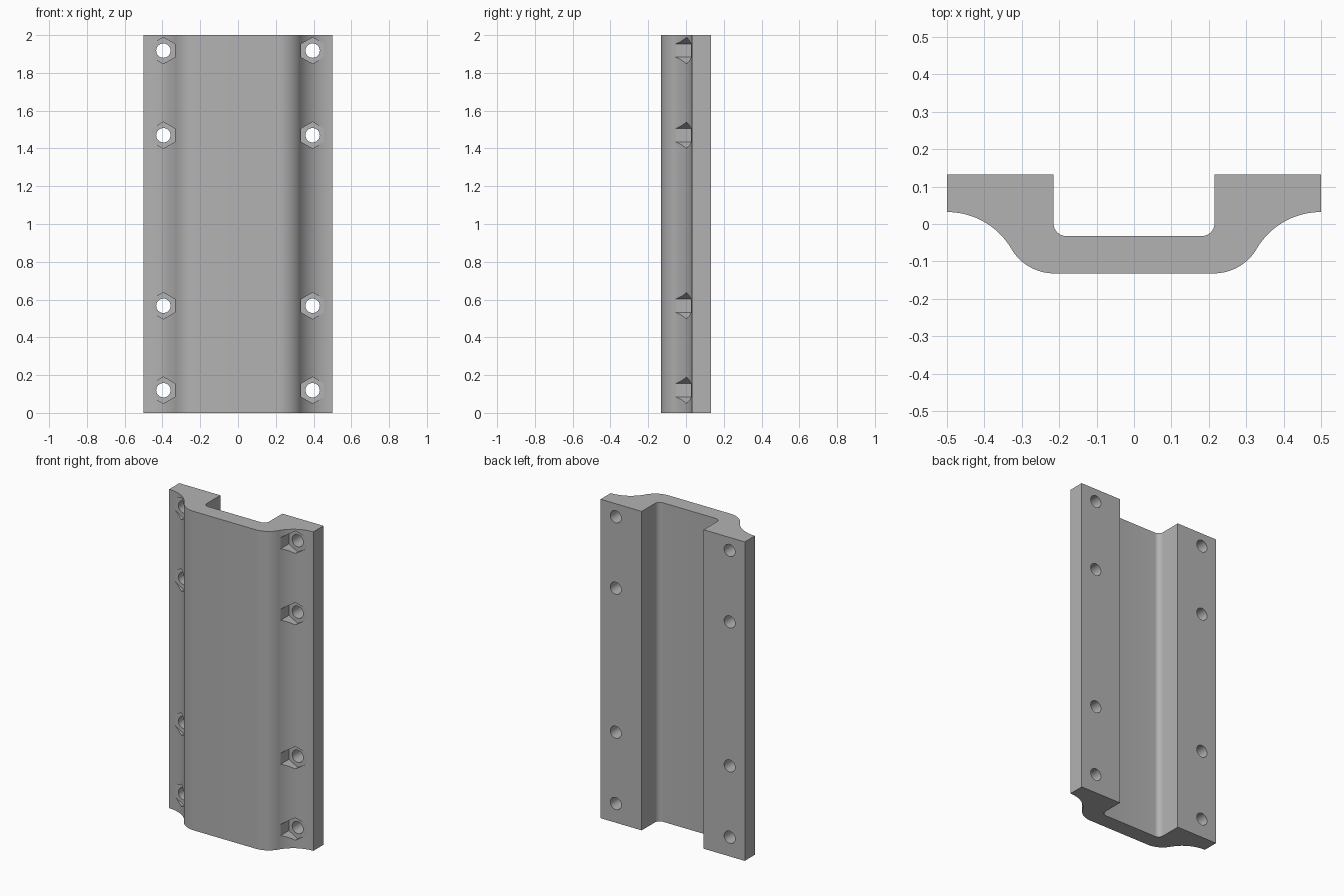
import bpy, bmesh
from math import sin, cos, pi, radians
from mathutils import Matrix, Vector

cube = bpy.data.objects.get("Cube")
if cube:
    bpy.data.objects.remove(cube, do_unlink=True)

HEIGHT = 2.0
BACK = 0.132
POCKET_FLOOR = 0.027

grey = bpy.data.materials.new("plain grey")
grey.use_nodes = True
colour = (0.45, 0.45, 0.45, 1)
grey.diffuse_color = colour
grey.node_tree.nodes["Principled BSDF"].inputs["Base Color"].default_value = colour


def arc(cx, cy, r, start, end, steps):
    """Points on a circular arc, angles in degrees."""
    angles = [radians(start + (end - start) * i / steps) for i in range(steps + 1)]
    return [(cx + r * cos(a), cy + r * sin(a)) for a in angles]


def link(name, bm):
    mesh = bpy.data.meshes.new(name)
    bmesh.ops.recalc_face_normals(bm, faces=bm.faces[:])
    bm.to_mesh(mesh)
    bm.free()
    obj = bpy.data.objects.new(name, mesh)
    bpy.context.collection.objects.link(obj)
    mesh.materials.append(grey)
    return obj


# Half cross-section from the channel floor, round the flange, to the front face
half = arc(0.182, 0.001, 0.033, -90, 0, 8)
half += [(0.215, BACK), (0.5, BACK)]
half += arc(0.5, -0.168, 0.2, 90, 149.5, 20)
half += arc(0.2135, 0.001, 0.133, -30.5, -90, 16)[1:]
outline = half + [(-x, y) for x, y in reversed(half)]

# Extruded channel body
bm = bmesh.new()
base = bm.faces.new([bm.verts.new((x, y, 0)) for x, y in outline])
grown = bmesh.ops.extrude_face_region(bm, geom=[base], use_keep_orig=True)
top = [v for v in grown["geom"] if isinstance(v, bmesh.types.BMVert)]
bmesh.ops.translate(bm, verts=top, vec=(0, 0, HEIGHT))
body = link("channel_bracket", bm)


def cutter(name, sides, radius, y0, y1):
    """Prisms along y at every bolt position."""
    bm = bmesh.new()
    for x in (-0.395, 0.395):
        for z in (0.12, 0.567, 1.47, 1.918):
            place = Matrix.Translation(Vector((x, (y0 + y1) / 2, z)))
            bmesh.ops.create_cone(
                bm, cap_ends=True, segments=sides, radius1=radius, radius2=radius,
                depth=y1 - y0, matrix=place @ Matrix.Rotation(pi / 2, 4, "X"))
    return link(name, bm)


# Hexagonal nut pockets in front, round bolt holes right through
bpy.context.view_layer.objects.active = body
for tool in (cutter("nut_pocket_cutter", 6, 0.07, -0.3, POCKET_FLOOR),
             cutter("bolt_hole_cutter", 32, 0.038, -0.3, 0.3)):
    cut = body.modifiers.new(tool.name, "BOOLEAN")
    cut.operation = "DIFFERENCE"
    cut.solver = "EXACT"
    cut.object = tool
    bpy.ops.object.modifier_apply(modifier=cut.name)
    bpy.data.objects.remove(tool, do_unlink=True)

# Smooth curves, crisp edges
bpy.ops.object.select_all(action="DESELECT")
body.select_set(True)
bpy.ops.object.shade_smooth_by_angle(angle=radians(30))
